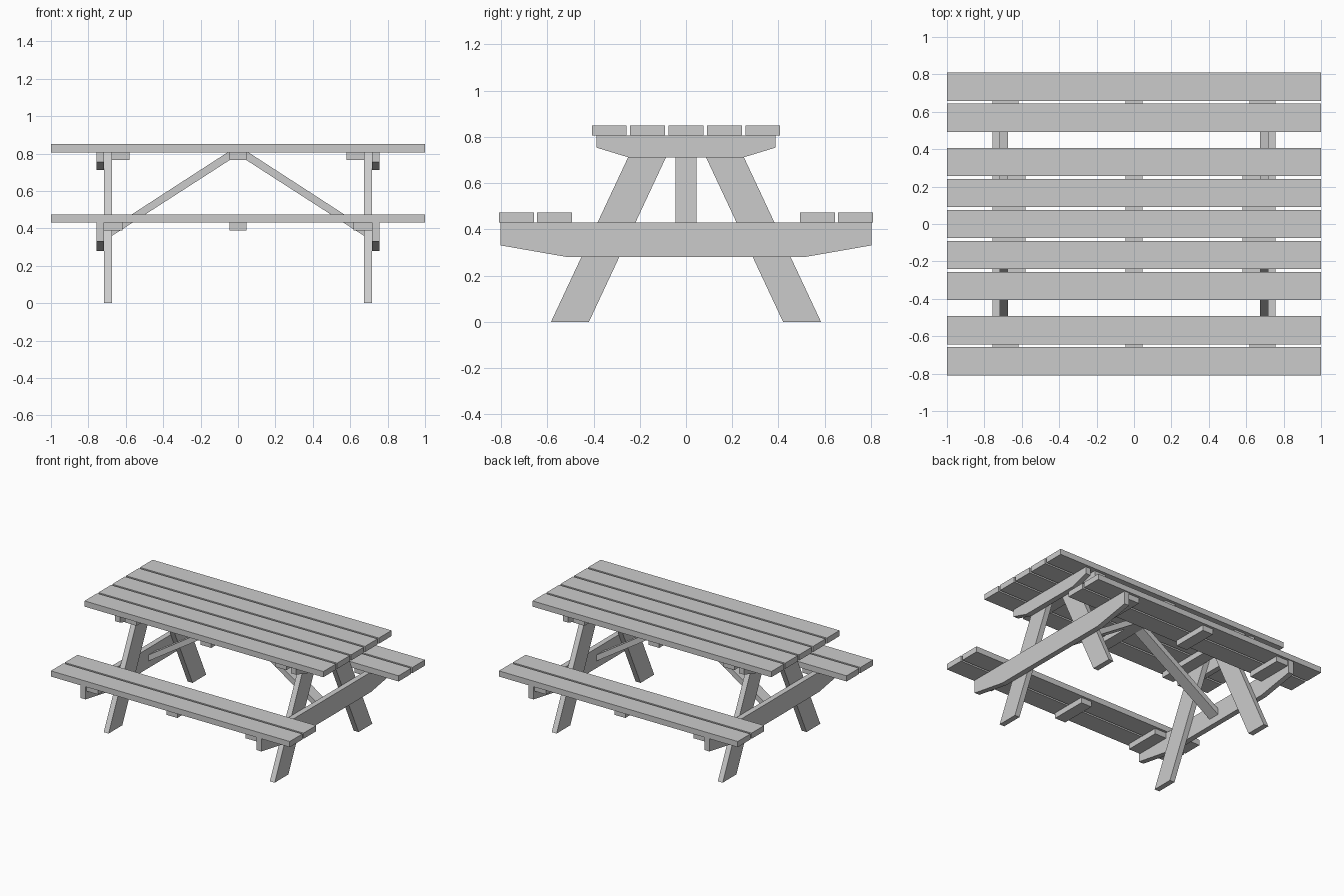
import bpy
import bmesh
from mathutils import Vector

cube = bpy.data.objects.get("Cube")
if cube:
    bpy.data.objects.remove(cube, do_unlink=True)

wood = bpy.data.materials.new("grey_wood")
wood.use_nodes = True
grey = (0.6, 0.6, 0.6, 1)
wood.diffuse_color = grey
wood.node_tree.nodes["Principled BSDF"].inputs["Base Color"].default_value = grey


def prism(name, outline, axis, start, end):
    """Extrude a 2D outline along x (outline is y, z) or along y (outline is x, z)."""
    def place(a, b, depth):
        return (depth, a, b) if axis == "x" else (a, depth, b)

    bm = bmesh.new()
    face = bm.faces.new([bm.verts.new(place(a, b, start)) for a, b in outline])
    extruded = bmesh.ops.extrude_face_region(bm, geom=[face])
    moved = [g for g in extruded["geom"] if isinstance(g, bmesh.types.BMVert)]
    bmesh.ops.translate(bm, verts=moved, vec=Vector(place(0, 0, end - start)))
    bmesh.ops.recalc_face_normals(bm, faces=bm.faces)
    mesh = bpy.data.meshes.new(name)
    bm.to_mesh(mesh)
    bm.free()
    mesh.materials.append(wood)
    obj = bpy.data.objects.new(name, mesh)
    bpy.context.collection.objects.link(obj)
    return obj


def board(name, x0, x1, y0, y1, z0, z1):
    return prism(name, [(y0, z0), (y1, z0), (y1, z1), (y0, z1)], "x", x0, x1)


def chamfered_beam(name, half, flat, bottom, shoulder, top, side):
    """Cross beam whose lower corners slope up towards both ends."""
    outline = [(-flat, bottom), (flat, bottom), (half, shoulder),
               (half, top), (-half, top), (-half, shoulder)]
    prism(name, outline, "x", side * 0.716, side * 0.757)


TOP_Z, SEAT_Z, THICK = 0.807, 0.431, 0.043
PITCH, HALF_PLANK, CLEAT = 0.166, 0.0755, 0.042

# Table top planks
for i in range(-2, 3):
    y = i * PITCH
    board("table_plank", -1, 1, y - HALF_PLANK, y + HALF_PLANK, TOP_Z, TOP_Z + THICK)

# Bench planks and the cleats under them
for side in (-1, 1):
    for y in (0.568, 0.568 + PITCH):
        board("bench_plank", -1, 1, side * y - HALF_PLANK, side * y + HALF_PLANK,
              SEAT_Z, SEAT_Z + THICK)
    y0, y1 = sorted((side * 0.51, side * 0.79))
    for x0, x1 in ((-0.716, -0.618), (-0.045, 0.045), (0.618, 0.716)):
        board("bench_cleat", x0, x1, y0, y1, SEAT_Z - CLEAT, SEAT_Z)

# Cleats under the table top
for x0, x1 in ((-0.675, -0.58), (-0.045, 0.045), (0.58, 0.675)):
    board("table_cleat", x0, x1, -0.385, 0.385, TOP_Z - CLEAT, TOP_Z)

# End frames: beams, splayed legs and diagonal brace
for end in (-1, 1):
    chamfered_beam("table_beam", 0.388, 0.25, 0.712, 0.754, TOP_Z, end)
    chamfered_beam("bench_beam", 0.802, 0.51, 0.28, 0.331, SEAT_Z, end)
    for side in (-1, 1):
        leg = [(0.584, 0), (0.42, 0), (0.042, TOP_Z), (0.206, TOP_Z)]
        prism("leg", [(side * y, z) for y, z in leg], "x", end * 0.675, end * 0.716)
    brace = [(0.045, 0.765), (0.045, TOP_Z), (0.055, TOP_Z),
             (0.716, 0.379), (0.716, 0.333)]
    prism("diagonal_brace", [(end * x, z) for x, z in brace], "y", -0.045, 0.045)
